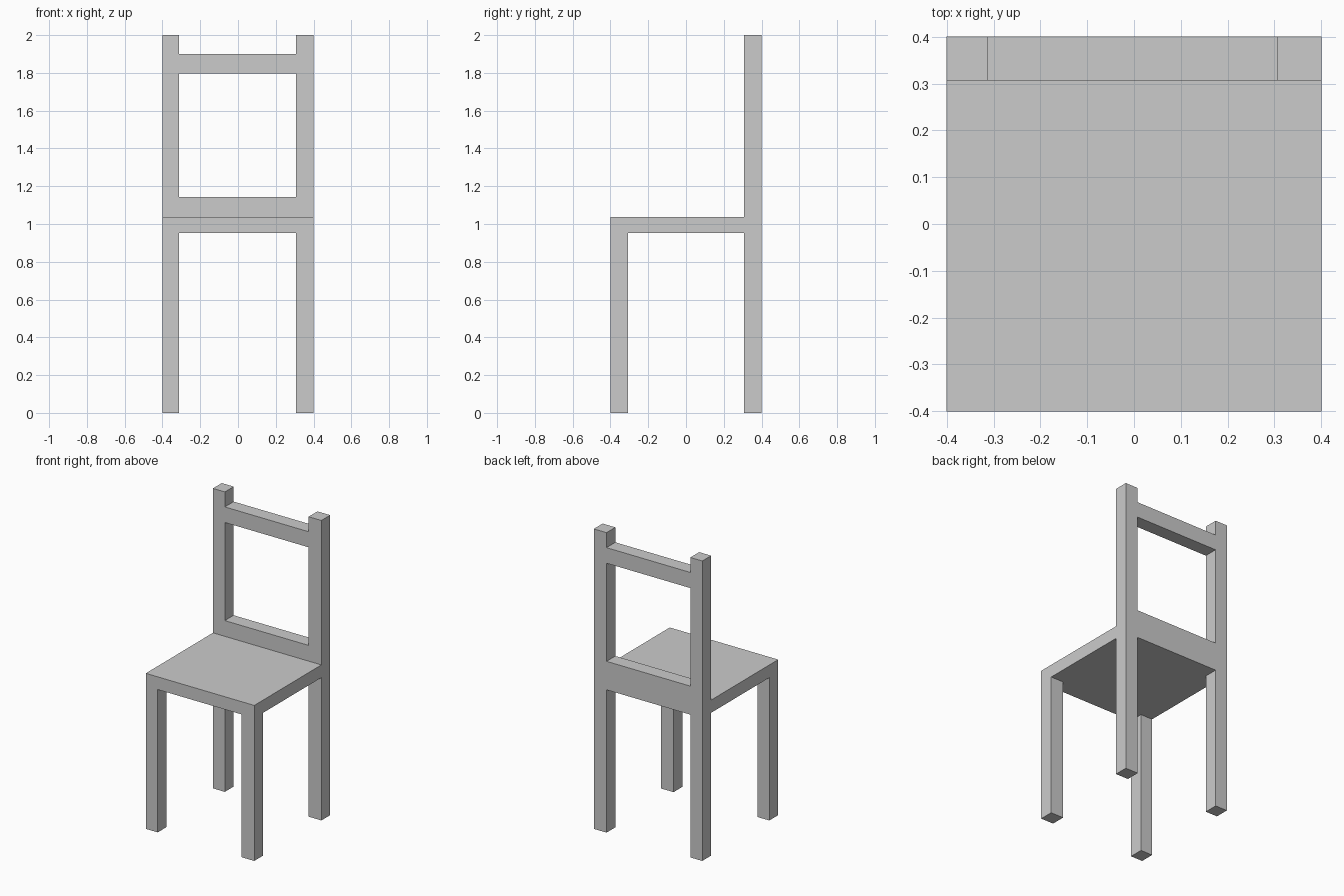
import bpy, bmesh
from mathutils import Vector

if "Cube" in bpy.data.objects:
    bpy.data.objects.remove(bpy.data.objects["Cube"])

HALF = 0.40            # half footprint
XL, XR = -0.312, 0.306 # inner faces of left / right uprights
YF, YB = -0.306, 0.307 # inner faces of front / back uprights
Z_UNDER, Z_SEAT = 0.952, 1.037


def box(name, x, y, z, hidden=()):
    """Box from (min, max) ranges; faces facing a hidden direction are left open."""
    bm = bmesh.new()
    bmesh.ops.create_cube(bm, size=1)
    for v in bm.verts:
        v.co = Vector([r[0] if c < 0 else r[1] for c, r in zip(v.co, (x, y, z))])
    bm.normal_update()
    covered = [f for f in bm.faces
               if any(f.normal.dot(Vector(d)) > 0.9 for d in hidden)]
    bmesh.ops.delete(bm, geom=covered, context='FACES')
    mesh = bpy.data.meshes.new(name)
    bm.to_mesh(mesh)
    bm.free()
    obj = bpy.data.objects.new(name, mesh)
    bpy.context.collection.objects.link(obj)
    return obj


# Seat slab, butting against the back frame
box("seat", (-HALF, HALF), (-HALF, YB), (Z_UNDER, Z_SEAT), hidden=[(0, 1, 0)])

# Front legs under the seat, and back posts running the full height
for side, xs in (("left", (-HALF, XL)), ("right", (XR, HALF))):
    box("front_leg_" + side, xs, (-HALF, YF), (0, Z_UNDER), hidden=[(0, 0, 1)])
    box("back_post_" + side, xs, (YB, HALF), (0, 2))

# Cross rails between the back posts
for name, zs in (("lower_back_rail", (Z_UNDER, 1.142)), ("upper_back_rail", (1.796, 1.90))):
    box(name, (XL, XR), (YB, HALF), zs, hidden=[(-1, 0, 0), (1, 0, 0)])
